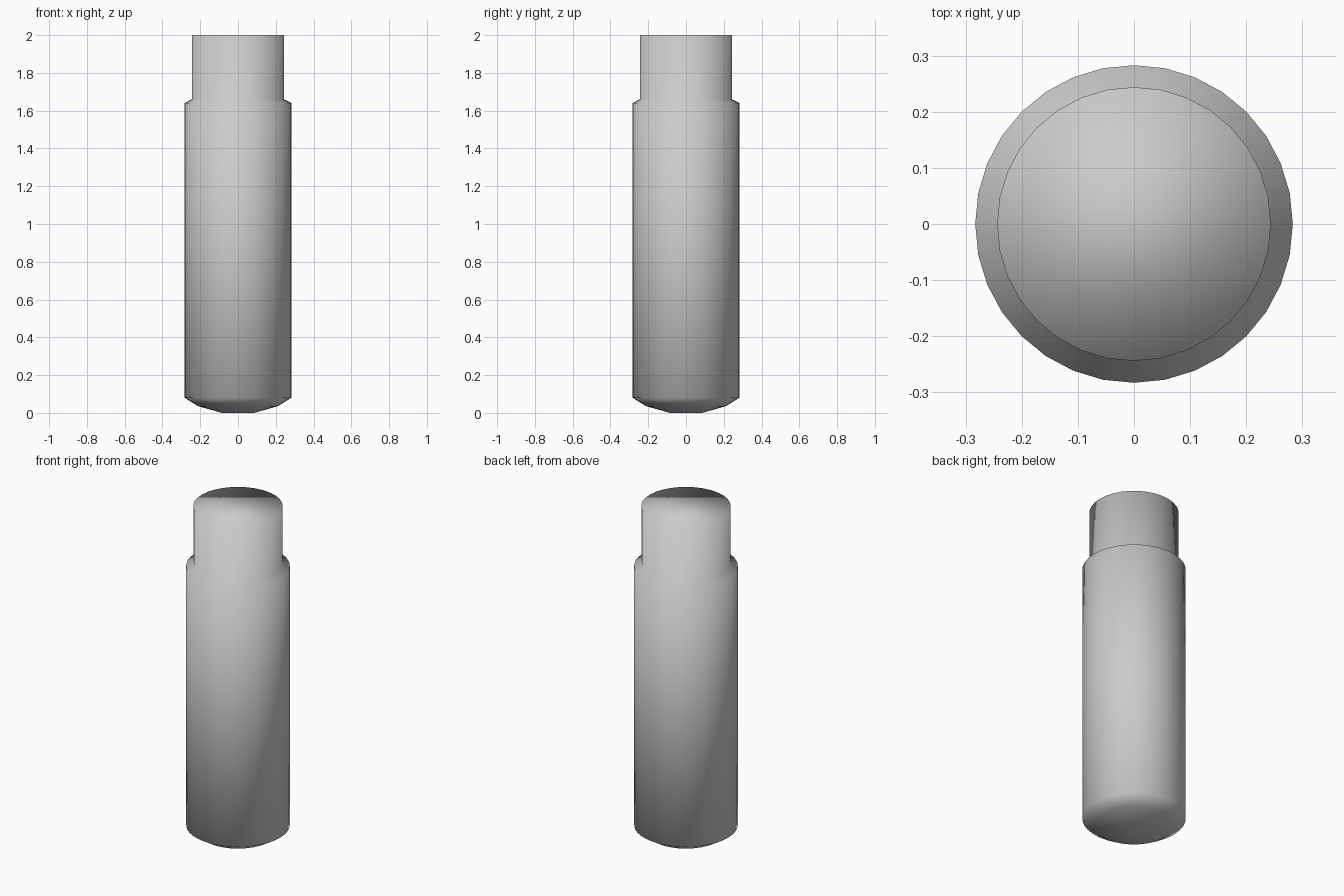
import bpy, bmesh
from math import sin, cos, tau

if "Cube" in bpy.data.objects:
    bpy.data.objects.remove(bpy.data.objects["Cube"])

SIDES = 32


def lathe(name, profile):
    """Revolve (radius, z) points around z, closing both ends with flat caps."""
    bm = bmesh.new()
    rings = [[bm.verts.new((r * cos(tau * i / SIDES), r * sin(tau * i / SIDES), z))
              for i in range(SIDES)] for r, z in profile]
    for low, high in zip(rings, rings[1:]):
        for i in range(SIDES):
            j = (i + 1) % SIDES
            bm.faces.new((low[i], low[j], high[j], high[i]))
    bm.faces.new(rings[0][::-1])
    bm.faces.new(rings[-1])
    for face in bm.faces:
        face.smooth = True
    mesh = bpy.data.meshes.new(name)
    bm.to_mesh(mesh)
    bm.free()
    obj = bpy.data.objects.new(name, mesh)
    bpy.context.collection.objects.link(obj)
    return obj


# Stepped pin: domed base, wide body, sloped shoulder, narrow neck
lathe("stepped_pin", [
    (0.085, 0.0), (0.21, 0.035), (0.283, 0.08),
    (0.283, 1.64), (0.244, 1.66), (0.244, 2.0),
])
